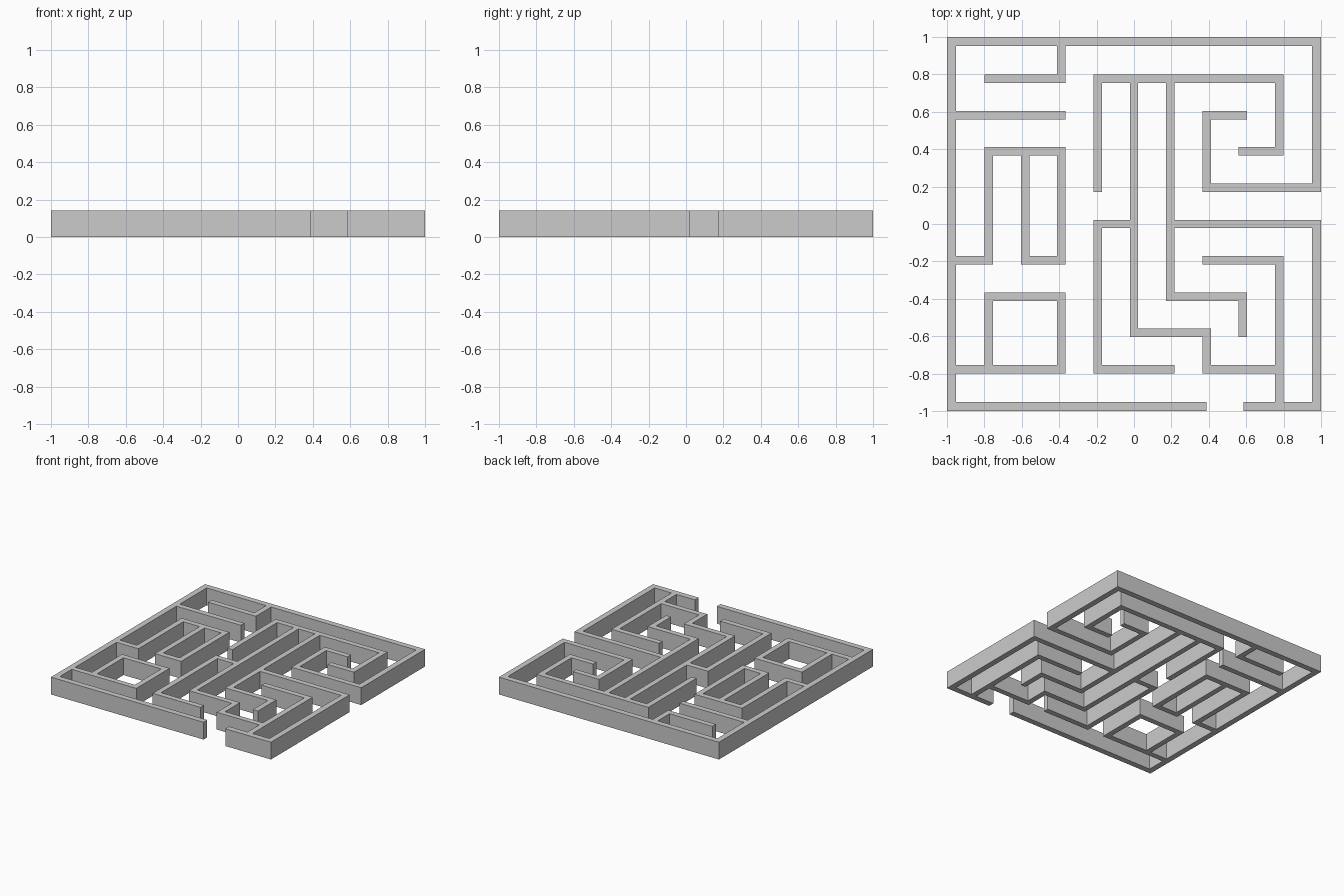
import bpy, bmesh

if "Cube" in bpy.data.objects:
    bpy.data.objects.remove(bpy.data.objects["Cube"])

PITCH, HALF, HEIGHT = 0.194, 0.0225, 0.142   # wall spacing, half thickness, height
INNER = 0.952                                # inner face of the border walls

# Inner wall centre lines as paths of grid nodes (-5..5)
PATHS = [
    [(-4, 4), (-2, 4), (-2, 5)],
    [(-5, 3), (-2, 3)],
    [(-5, -1), (-4, -1), (-4, 2), (-2, 2), (-2, -1), (-3, -1), (-3, 2)],
    [(-5, -4), (-2, -4), (-2, -2), (-4, -2), (-4, -4)],
    [(-1, 1), (-1, 4), (4, 4), (4, 2), (3, 2)],
    [(0, 4), (0, -3), (2, -3), (2, -4), (4, -4)],
    [(1, 4), (1, -2), (3, -2), (3, -3)],
    [(3, 3), (2, 3), (2, 1), (5, 1)],
    [(0, 0), (-1, 0), (-1, -4), (1, -4)],
    [(1, 0), (5, 0)],
    [(2, -1), (4, -1), (4, -5)],
]

# Border walls with the two openings: (x0, y0, x1, y1)
rects = [
    (-1, -1, -INNER, 1), (-1, INNER, 1, 1),
    (-1, -1, 0.387, -INNER), (0.585, -1, 1, -INNER),
    (INNER, -1, 1, HALF), (INNER, PITCH - HALF, 1, 1),
]


def low(k):
    return -1 if k == -5 else INNER if k == 5 else k * PITCH - HALF


def high(k):
    return -INNER if k == -5 else 1 if k == 5 else k * PITCH + HALF


for path in PATHS:
    for (ax, ay), (bx, by) in zip(path, path[1:]):
        rects.append((low(min(ax, bx)), low(min(ay, by)),
                      high(max(ax, bx)), high(max(ay, by))))

# Merge all walls into one clean floor plan
xs = sorted({round(v, 5) for r in rects for v in (r[0], r[2])})
ys = sorted({round(v, 5) for r in rects for v in (r[1], r[3])})
bm = bmesh.new()
verts = {}


def vert(i, j):
    if (i, j) not in verts:
        verts[i, j] = bm.verts.new((xs[i], ys[j], 0))
    return verts[i, j]


for i in range(len(xs) - 1):
    for j in range(len(ys) - 1):
        cx, cy = (xs[i] + xs[i + 1]) / 2, (ys[j] + ys[j + 1]) / 2
        if any(r[0] < cx < r[2] and r[1] < cy < r[3] for r in rects):
            bm.faces.new((vert(i, j), vert(i + 1, j), vert(i + 1, j + 1), vert(i, j + 1)))

mesh = bpy.data.meshes.new("maze_walls")
bm.to_mesh(mesh)
bm.free()
walls = bpy.data.objects.new("maze_walls", mesh)
bpy.context.collection.objects.link(walls)

# Raise the plan to full wall height
solid = walls.modifiers.new("wall_height", 'SOLIDIFY')
solid.thickness = HEIGHT
solid.offset = 1
